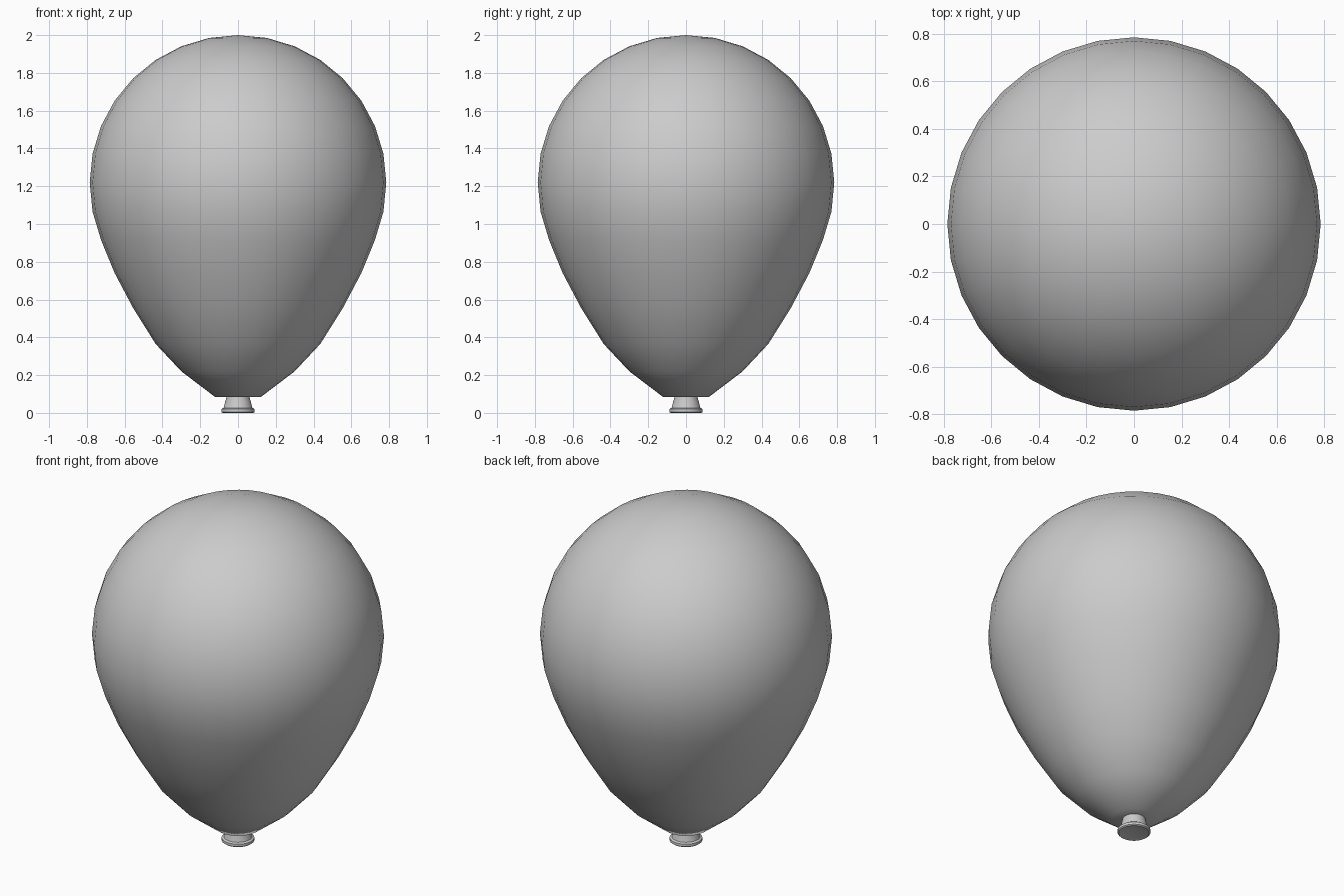
import bpy, bmesh, math

if "Cube" in bpy.data.objects:
    bpy.data.objects.remove(bpy.data.objects["Cube"])


def lathe(name, profile, sides=32, sharp=None):
    """Revolve (radius, z) points around z; radius 0 makes a pole."""
    bm = bmesh.new()
    rings = []
    for r, z in profile:
        if r == 0:
            rings.append([bm.verts.new((0, 0, z))])
        else:
            rings.append([bm.verts.new((r * math.cos(2 * math.pi * i / sides),
                                        r * math.sin(2 * math.pi * i / sides), z))
                          for i in range(sides)])
    for a, b in zip(rings, rings[1:]):
        for i in range(sides):
            j = (i + 1) % sides
            quad = [a[i % len(a)], a[j % len(a)], b[j % len(b)], b[i % len(b)]]
            bm.faces.new(list(dict.fromkeys(quad)))
    bmesh.ops.recalc_face_normals(bm, faces=bm.faces[:])
    mesh = bpy.data.meshes.new(name)
    bm.to_mesh(mesh)
    bm.free()
    obj = bpy.data.objects.new(name, mesh)
    bpy.context.collection.objects.link(obj)
    bpy.ops.object.select_all(action='DESELECT')
    obj.select_set(True)
    bpy.context.view_layer.objects.active = obj
    if sharp:
        bpy.ops.object.shade_smooth_by_angle(angle=math.radians(sharp))
    else:
        bpy.ops.object.shade_smooth()
    return obj


# Inflated body: spherical upper half, tapered lower half
R, MID = 0.785, 1.22
upper = [(0, 2.0)] + [(R * math.sin(k * math.pi / 16),
                       MID + 0.78 * math.cos(k * math.pi / 16)) for k in range(1, 9)]
lower = [(0.77, 1.065), (0.725, 0.915), (0.653, 0.74), (0.555, 0.555),
         (0.436, 0.365), (0.3, 0.22), (0.122, 0.085), (0, 0.085)]
lathe("balloon_body", upper + lower)

# Flared neck under the body
lathe("neck", [(0, 0.1), (0.06, 0.1), (0.062, 0.08), (0.077, 0.024), (0, 0.024)], sharp=40)

# Rolled lip at the opening, with a slightly dished underside
lathe("neck_lip", [(0, 0.026), (0.08, 0.026), (0.088, 0.02), (0.088, 0.005),
                   (0.082, 0.0), (0.07, 0.003), (0, 0.01)], sharp=50)
